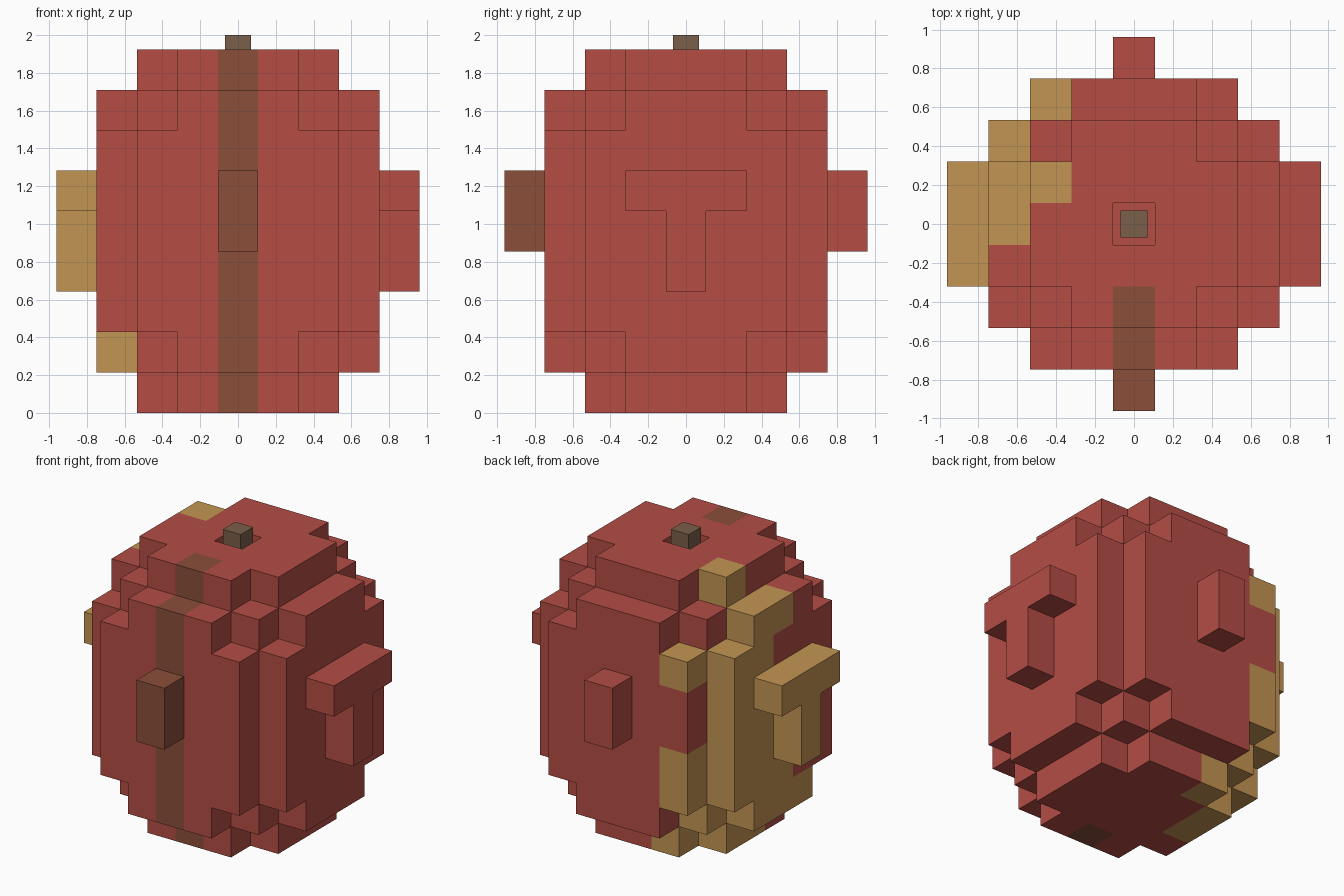
import bpy, bmesh
from mathutils import Vector

if "Cube" in bpy.data.objects:
    bpy.data.objects.remove(bpy.data.objects["Cube"])

U = 0.2138          # size of one block
H = U / 2


def material(name, rgb):
    """Flat material from 0-255 display colour."""
    lin = [((c / 255 + 0.055) / 1.055) ** 2.4 for c in rgb]
    m = bpy.data.materials.new(name)
    m.diffuse_color = (*lin, 1)
    m.use_nodes = True
    m.node_tree.nodes["Principled BSDF"].inputs["Base Color"].default_value = m.diffuse_color
    return m


RED = material("red", (181, 77, 69))
BROWN = material("brown", (139, 78, 58))
TAN = material("tan", (196, 149, 83))
STEM = material("stem_brown", (122, 95, 74))


def block(xs, ys, zs):
    return {(x, y, z) for x in xs for y in ys for z in zs}


# Rounded body: each layer is a square with stepped corners
body = set()
for k in range(9):
    n = abs(k - 4)
    side = 2 if n == 4 else 3
    reach = {3: 4, 4: 3}.get(n, 5)
    body |= {(i, j, k) for i in range(-side, side + 1)
             for j in range(-side, side + 1) if abs(i) + abs(j) <= reach}
body.discard((0, 0, 8))     # socket for the stem


# Side knobs
def t_knob(x):
    return block([x], [-1, 0, 1], [5]) | block([x], [0], [3, 4])


parts = {
    "body": body,
    "front_knob": block([0], [-4], [4, 5]),
    "back_knob": block([0], [4], [4, 5]),
    "right_knob": t_knob(4),
    "left_knob": t_knob(-4),
}
solid = set().union(*parts.values())

# Tan patch on the back left
tan = (block([-3], [1, 2], range(1, 8))
       | block([-3], [0], [1, 2, 3, 7])
       | block([-3], [-1], [1])
       | block([-2], [3], [2, 3, 6])
       | {(-2, 2, 1), (-2, 1, 0), (-2, 1, 8), (-2, 0, 0), (-1, 2, 0)}
       | parts["left_knob"])


def colour(cell):
    if cell in tan:
        return 2
    if cell[0] == 0 and cell[1] <= -2:      # stripe down the front
        return 1
    return 0


def finish(name, bm, mats):
    mesh = bpy.data.meshes.new(name)
    bm.to_mesh(mesh)
    bm.free()
    for m in mats:
        mesh.materials.append(m)
    obj = bpy.data.objects.new(name, mesh)
    bpy.context.collection.objects.link(obj)


def build_blocks(name, cells):
    """Skin the outside faces of a set of blocks."""
    bm = bmesh.new()
    for cell in sorted(cells):
        centre = Vector((cell[0], cell[1], cell[2] + 0.5)) * U
        for axis in range(3):
            for sign in (-1, 1):
                near = list(cell)
                near[axis] += sign
                if tuple(near) in solid:
                    continue
                n, a, b = Vector(), Vector(), Vector()
                n[axis] = sign * H
                a[(axis + 1) % 3] = H
                b[(axis + 2) % 3] = H * sign
                face = bm.faces.new([bm.verts.new(centre + n + p) for p in
                                     (-a - b, a - b, a + b, b - a)])
                face.material_index = colour(cell)
    bmesh.ops.remove_doubles(bm, verts=bm.verts, dist=0.001)
    finish(name, bm, [RED, BROWN, TAN])


for name, cells in parts.items():
    build_blocks(name, cells)

# Stem standing in the socket
bm = bmesh.new()
bmesh.ops.create_cube(bm, size=1)
base, top, width = 8 * U, 2.0, 0.138
for v in bm.verts:
    v.co = (v.co.x * width, v.co.y * width, top if v.co.z > 0 else base)
finish("stem", bm, [STEM])
